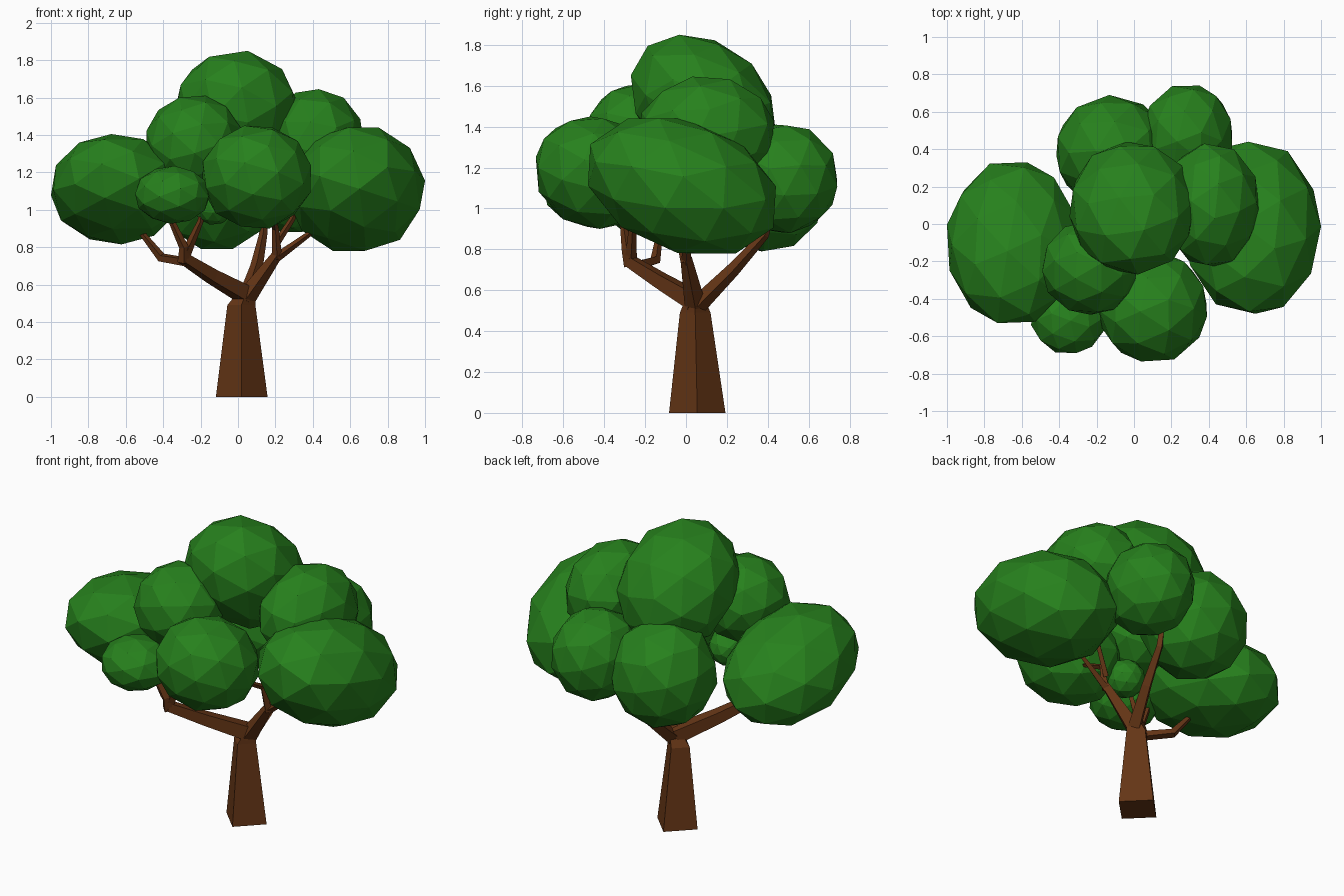
import bpy, bmesh, random
from math import pi, cos, sin
from mathutils import Vector, Matrix, Euler

if "Cube" in bpy.data.objects:
    bpy.data.objects.remove(bpy.data.objects["Cube"])

random.seed(4)

def material(name, rgb):
    m = bpy.data.materials.new(name)
    m.diffuse_color = (*rgb, 1)
    m.use_nodes = True
    m.node_tree.nodes["Principled BSDF"].inputs["Base Color"].default_value = m.diffuse_color
    return m

bark = material("bark", (0.13, 0.036, 0.008))
leaf = material("leaf", (0.02, 0.22, 0.012))

def add_object(name, bm, mat):
    bmesh.ops.recalc_face_normals(bm, faces=bm.faces)
    me = bpy.data.meshes.new(name)
    bm.to_mesh(me)
    bm.free()
    me.materials.append(mat)
    ob = bpy.data.objects.new(name, me)
    bpy.context.collection.objects.link(ob)

def limb(name, path, flat=False):
    """Four-sided tapering tube through (x, y, z, radius) points."""
    bm = bmesh.new()
    pts = [Vector(p[:3]) for p in path]
    rings = []
    for i, p in enumerate(path):
        d = (pts[min(i + 1, len(pts) - 1)] - pts[max(i - 1, 0)]).normalized()
        q = Matrix() if flat else Vector((0, 0, 1)).rotation_difference(d).to_matrix().to_4x4()
        rings.append([bm.verts.new(pts[i] + q @ Vector((p[3] * cos(k * pi / 2), p[3] * sin(k * pi / 2), 0)))
                      for k in range(4)])
    for a, b in zip(rings, rings[1:]):
        for k in range(4):
            bm.faces.new((a[k], a[(k + 1) % 4], b[(k + 1) % 4], b[k]))
    bm.faces.new(rings[0])
    bm.faces.new(rings[-1])
    add_object(name, bm, bark)

def foliage(name, centre, half, lean=0):
    """Faceted leaf clump with the given half sizes; lean drops its back."""
    bm = bmesh.new()
    bmesh.ops.create_icosphere(bm, subdivisions=2, radius=1)
    spin = Euler([random.uniform(0, 6) for _ in range(3)]).to_matrix()
    for v in bm.verts:
        v.co = spin @ v.co
        v.co.z -= lean * v.co.y
    # fit the outline exactly to the wanted size
    fit = [half[i] / max(abs(v.co[i]) for v in bm.verts) for i in range(3)]
    for v in bm.verts:
        v.co = Vector([v.co[i] * fit[i] + centre[i] for i in range(3)])
    add_object(name, bm, leaf)

# Trunk
limb("trunk", [(.02, .055, 0, .138), (.018, .045, .49, .075), (.05, .045, .57, .042)], flat=True)

# Main branches
limb("left_branch", [(.04, .05, .545, .06), (-.14, -.12, .645, .047), (-.29, -.27, .74, .036)])
limb("right_branch", [(.045, .045, .53, .052), (.21, 0, .76, .028)])
limb("back_branch", [(.045, .06, .53, .046), (.10, .23, .70, .034), (.135, .385, .87, .022), (.14, .42, 1.0, .018)])

# Twigs reaching into the leaves
limb("left_twig_outer", [(-.27, -.25, .72, .028), (-.41, -.15, .745, .026), (-.51, -.13, .87, .016), (-.54, -.13, .91, .014)])
limb("left_twig_front", [(-.29, -.27, .72, .034), (-.29, -.29, .80, .025), (-.36, -.31, .95, .016), (-.37, -.40, 1.0, .014)])
limb("left_twig_inner", [(-.29, -.27, .74, .03), (-.20, -.26, .94, .016), (-.19, -.25, 1.13, .012)])
limb("right_twig_outer", [(.20, 0, .74, .025), (.38, .01, .87, .015), (.43, .01, .90, .012)])
limb("right_twig_front", [(.21, 0, .74, .027), (.20, -.04, .90, .018), (.18, -.22, 1.0, .012)])
limb("right_twig_upper", [(.205, 0, .82, .02), (.29, .04, .95, .016), (.36, .08, 1.13, .012)])

# Leaf clumps
foliage("foliage_left", (-.65, -.10, 1.11), (.35, .43, .295), .28)
foliage("foliage_right", (.63, -.02, 1.11), (.37, .46, .33), .28)
foliage("foliage_top", (-.01, .085, 1.51), (.335, .355, .34), .25)
foliage("foliage_upper_left", (-.235, -.235, 1.36), (.255, .25, .25))
foliage("foliage_upper_right", (.415, .10, 1.37), (.258, .33, .275))
foliage("foliage_front", (.10, -.445, 1.175), (.29, .29, .275), .08)
foliage("foliage_front_small", (-.35, -.50, 1.08), (.20, .19, .155))
foliage("foliage_back_left", (-.115, .385, 1.10), (.30, .305, .31))
foliage("foliage_back_right", (.285, .475, 1.145), (.24, .265, .265))
foliage("foliage_inner", (-.13, -.23, 1.03), (.11, .11, .11))
